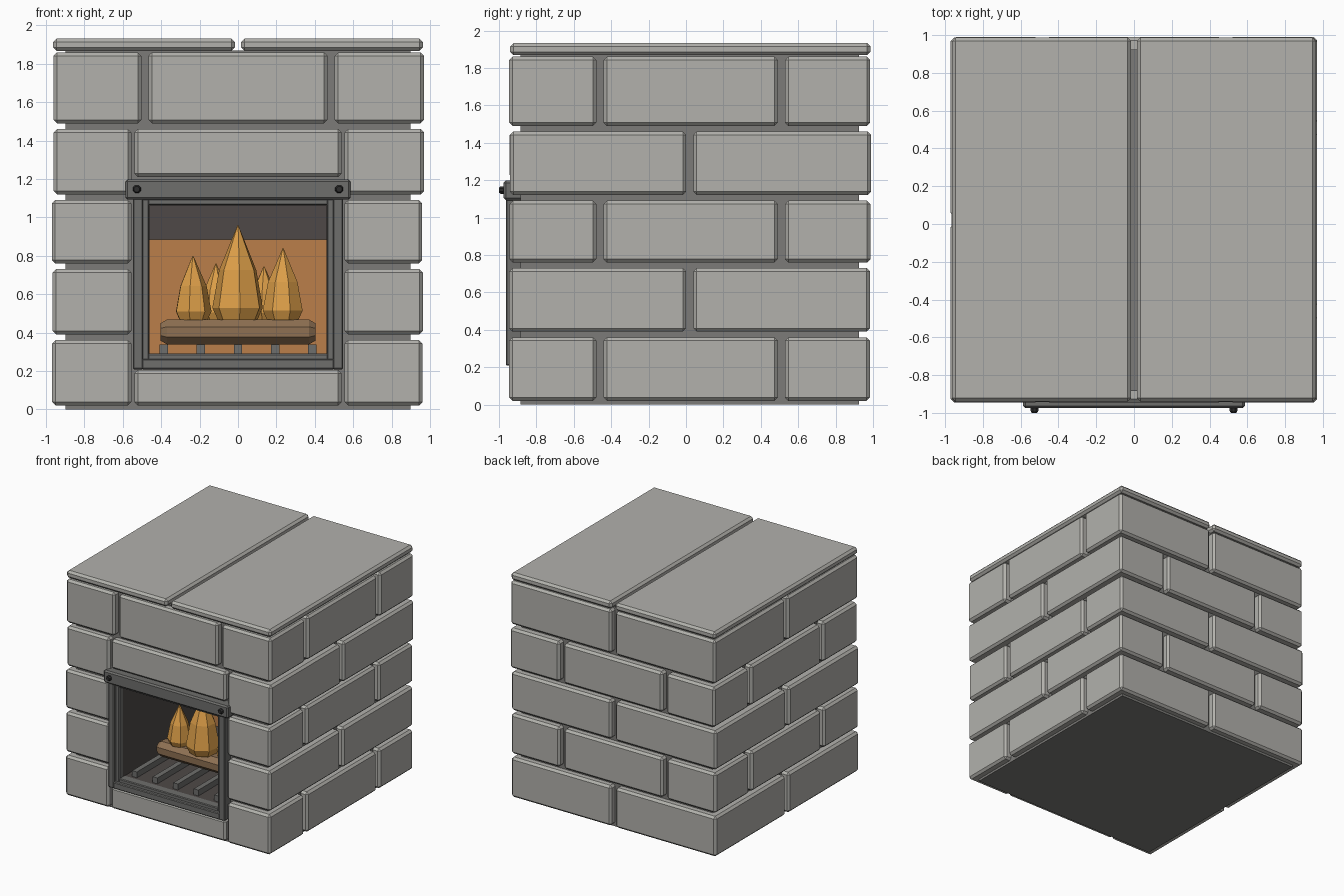
import bpy, bmesh, math, random

if "Cube" in bpy.data.objects:
    bpy.data.objects.remove(bpy.data.objects["Cube"])
random.seed(4)

def material(name, srgb):
    m = bpy.data.materials.new(name)
    lin = [(c / 255 / 12.92) if c < 11 else ((c / 255 + 0.055) / 1.055) ** 2.4 for c in srgb]
    m.diffuse_color = (*lin, 1)
    m.use_nodes = True
    m.node_tree.nodes["Principled BSDF"].inputs["Base Color"].default_value = m.diffuse_color
    return m

STONE = material("grey stone", (178, 177, 172))
MORTAR = material("dark mortar", (124, 123, 120))
IRON = material("iron", (110, 110, 108))
BOLT = material("black bolt", (45, 45, 45))
SOOT = material("soot", (78, 73, 71))
GLOW = material("ember glow", (187, 127, 74))
WOOD = material("wood", (142, 112, 82))
FLAME = material("flame", (220, 158, 72))

def finish(name, bm, mat, bevel=0):
    bmesh.ops.recalc_face_normals(bm, faces=bm.faces)
    if bevel:
        bmesh.ops.bevel(bm, geom=bm.edges[:], offset=bevel, segments=1, affect='EDGES')
    me = bpy.data.meshes.new(name)
    bm.to_mesh(me)
    bm.free()
    ob = bpy.data.objects.new(name, me)
    bpy.context.collection.objects.link(ob)
    me.materials.append(mat)
    return ob

def box(name, x, y, z, mat, bevel=0):
    bm = bmesh.new()
    bmesh.ops.create_cube(bm, size=1)
    for v in bm.verts:
        v.co = [r[0] if c < 0 else r[1] for c, r in zip(v.co, (x, y, z))]
    return finish(name, bm, mat, bevel)

def lathe(name, rings, sides, place, mat, phase=0.0):
    """Stack of rings (radius, height), capped; place maps local to world."""
    bm = bmesh.new()
    loops = []
    for r, h in rings:
        loops.append([bm.verts.new(place(r * math.cos(phase + math.tau * i / sides),
                                         r * math.sin(phase + math.tau * i / sides), h))
                      for i in range(sides)])
    for a, b in zip(loops, loops[1:]):
        for i in range(sides):
            j = (i + 1) % sides
            bm.faces.new((a[i], a[j], b[j], b[i]))
    bm.faces.new(loops[0])
    bm.faces.new(loops[-1])
    return finish(name, bm, mat)

# Mortar core, hollow at the front for the firebox
CX, Y0, Y1, BACK = 0.90, -0.885, 0.925, 0.3
LO, HI, IN = 0.28, 1.07, 0.47
for s in (-1, 1):
    box("mortar_side", sorted((s * IN, s * CX)), (Y0, Y1), (0, 1.87), MORTAR)
box("mortar_base", (-IN, IN), (Y0, Y1), (0, LO - 0.005), MORTAR)
box("mortar_top", (-IN, IN), (Y0, Y1), (HI + 0.005, 1.87), MORTAR)
box("mortar_back", (-IN, IN), (BACK, Y1), (LO - 0.005, HI + 0.005), MORTAR)

# Stone courses: each side is split at the listed seams
L, F, B, T, SEAM = 0.965, -0.943, 0.987, 0.28, 0.019
ROWS = [(0.02, 0.36), (0.39, 0.73), (0.76, 1.09), (1.12, 1.46), (1.49, 1.86)]

def spans(a, b, seams):
    pts = [a - SEAM] + list(seams) + [b + SEAM]
    return [(p + SEAM, q - SEAM) for p, q in zip(pts, pts[1:])]

for i, z in enumerate(ROWS):
    odd = i % 2
    dx, dy = random.uniform(-0.006, 0.006), random.uniform(-0.004, 0.004)
    x0, x1, y0, y1 = -L + dx, L + dx, F + dy, B + dy
    third_x, third_y = (-0.485, 0.485), (-0.46, 0.51)
    for s in spans(y0, y1, (0.02,) if odd else third_y):
        box("right_stone", (x1 - T, x1), s, z, STONE, 0.018)
    for s in spans(y0, y1, third_y if odd else (0.02,)):
        box("left_stone", (x0, x0 + T), s, z, STONE, 0.018)
    for s in spans(x0, x1, third_x if odd else (0.0,)):
        box("back_stone", s, (y1 - T, y1), z, STONE, 0.018)
    front = spans(x0, x1, third_x) if i == 4 else [(x0, -0.556), (0.556, x1)]
    for s in front:
        box("front_stone", s, (y0, y0 + T), z, STONE, 0.018)
box("sill_stone", (-0.54, 0.54), (F, F + T), (0.02, 0.205), STONE, 0.018)
box("lintel_stone", (-0.54, 0.54), (F, F + T), (1.21, 1.46), STONE, 0.018)

# Capping slabs
for s in (-1, 1):
    box("cap_slab", sorted((s * 0.016, s * 0.963)), (-0.94, 0.987), (1.868, 1.932), STONE, 0.018)

# Firebox lining and glowing back
for s in (-1, 1):
    box("firebox_side", sorted((s * (IN - 0.008), s * IN)), (Y0, BACK), (LO, HI), SOOT)
box("firebox_floor", (-IN, IN), (Y0, BACK), (LO, LO + 0.008), SOOT)
box("firebox_roof", (-IN, IN), (Y0, BACK), (HI - 0.008, HI), SOOT)
box("firebox_back", (-IN, IN), (BACK - 0.008, BACK), (LO, HI), SOOT)
box("glow_panel", (-0.462, 0.462), (BACK - 0.016, BACK - 0.008), (LO + 0.008, 0.885), GLOW)

# Iron door frame: outer ring and a recessed inner ring
def ring(name, xo, xi, zo, zi, y):
    for s in (-1, 1):
        box(name, sorted((s * xi, s * xo)), y, zo, IRON, 0.006)
    box(name, (-xi - 0.006, xi + 0.006), y, (zo[0], zi[0]), IRON, 0.006)
    box(name, (-xi - 0.006, xi + 0.006), y, (zi[1], zo[1]), IRON, 0.006)

ring("outer_frame", 0.548, 0.495, (0.208, 1.15), (0.262, 1.09), (-0.963, -0.86))
ring("inner_frame", 0.50, 0.463, (0.256, 1.10), (0.29, 1.065), (-0.935, -0.86))

# Header bar with two bolts
box("header_bar", (-0.587, 0.587), (-0.975, -0.87), (1.092, 1.198), IRON, 0.012)
for s in (-1, 1):
    lathe("bolt", [(0.022, -0.96), (0.022, -0.99), (0.015, -1.0)][::-1], 8,
          lambda a, b, h, s=s: (s * 0.527 + a, h, 1.147 + b), BOLT, math.pi / 8)

# Grate bars
for i in range(-2, 3):
    box("grate_bar", (i * 0.193 - 0.022, i * 0.193 + 0.022), (-0.84, -0.1), (0.288, 0.338), IRON)

# Logs along x
for y in (-0.47, -0.31):
    lathe("log", [(0.048, -0.405), (0.07, -0.37), (0.07, 0.37), (0.048, 0.405)], 8,
          lambda a, b, h, y=y: (h, y + a * 1.1, 0.403 + b), WOOD, math.pi / 8)

# Faceted flames: x, y, tip height, widest radius
for x, y, tip, r in [(0, -0.47, 0.96, 0.135), (-0.235, -0.45, 0.80, 0.097), (0.235, -0.45, 0.84, 0.107),
                     (-0.115, -0.31, 0.76, 0.085), (0.135, -0.31, 0.745, 0.085)]:
    h = tip - 0.47
    lathe("flame", [(r * 0.78, 0.465), (r, 0.47 + h * 0.12), (r * 0.74, 0.47 + h * 0.52), (0.002, tip)], 7,
          lambda a, b, c, x=x, y=y: (x + a, y + b, c), FLAME, 0.3 + x * 5)
